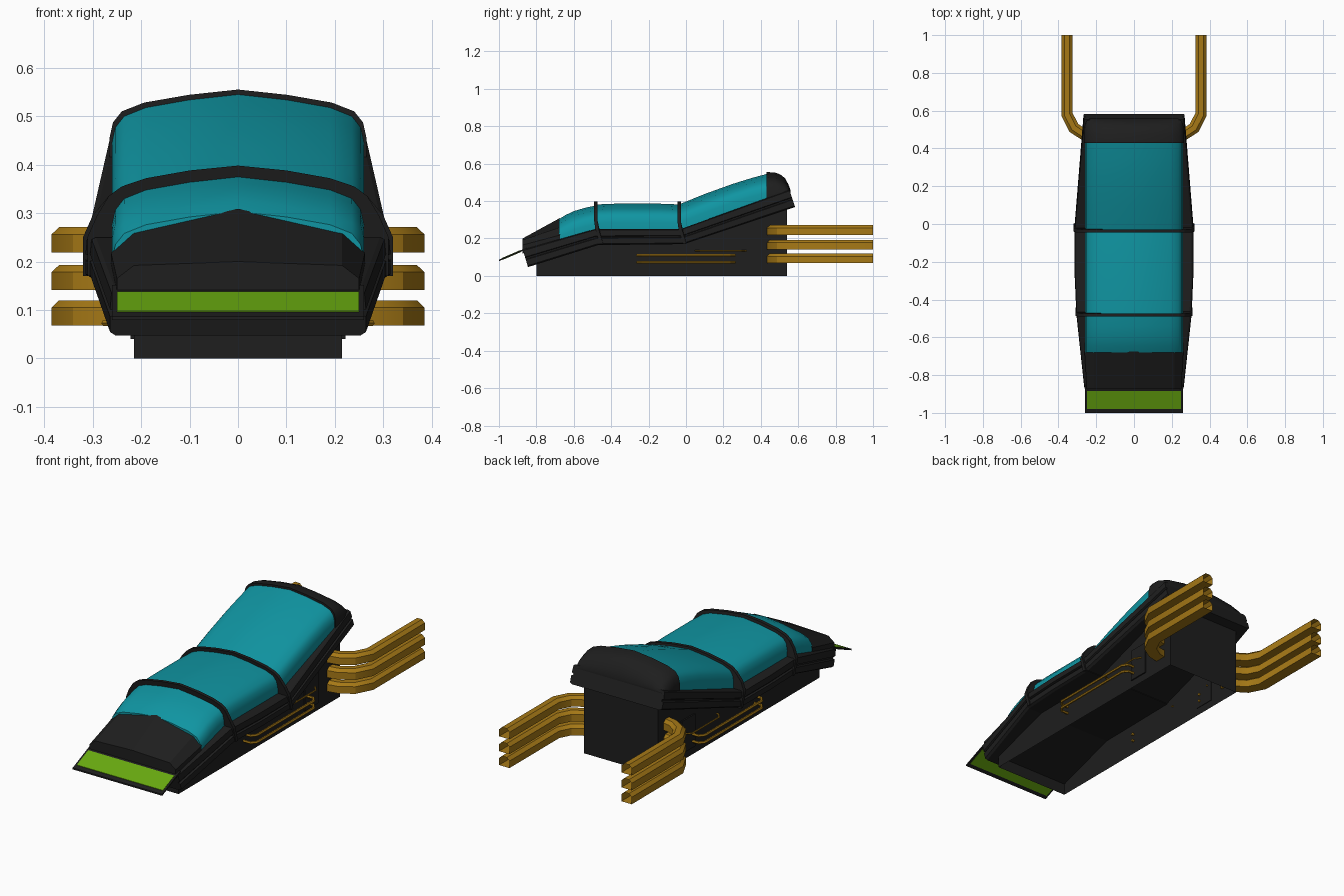
import bpy, bmesh, math
from mathutils import Vector

if "Cube" in bpy.data.objects:
    bpy.data.objects.remove(bpy.data.objects["Cube"])


def material(name, rgb):
    m = bpy.data.materials.new(name)
    m.diffuse_color = (*rgb, 1)
    m.use_nodes = True
    m.node_tree.nodes["Principled BSDF"].inputs["Base Color"].default_value = m.diffuse_color
    return m


BLACK = material("black", (0.013, 0.013, 0.013))
TEAL = material("teal", (0.005, 0.30, 0.36))
GREEN = material("green", (0.14, 0.40, 0.005))
GOLD = material("gold", (0.38, 0.19, 0.008))


def loft(name, rings, mat, caps=True, smooth=None):
    """Skin a row of closed rings that all have the same point count."""
    bm = bmesh.new()
    rows = [[bm.verts.new(p) for p in ring] for ring in rings]
    n = len(rows[0])
    for a, b in zip(rows, rows[1:]):
        for i in range(n):
            j = (i + 1) % n
            bm.faces.new((a[i], a[j], b[j], b[i]))
    if caps:
        bm.faces.new(rows[0])
        bm.faces.new(rows[-1])
    bmesh.ops.recalc_face_normals(bm, faces=bm.faces)
    me = bpy.data.meshes.new(name)
    bm.to_mesh(me)
    bm.free()
    me.materials.append(mat)
    ob = bpy.data.objects.new(name, me)
    bpy.context.collection.objects.link(ob)
    if smooth:
        bpy.ops.object.select_all(action='DESELECT')
        ob.select_set(True)
        bpy.context.view_layer.objects.active = ob
        bpy.ops.object.shade_smooth_by_angle(angle=math.radians(smooth))
    return ob


def mirrored(half):
    """Right half ring (crown to base) plus its mirror image."""
    left = [(-x, y, z) for x, y, z in reversed(half) if x > 1e-6]
    return half + left


def extrude_x(name, profile, x0, x1, mat):
    return loft(name, [[(x, y, z) for y, z in profile] for x in (x0, x1)], mat)


# Base: walls under the hull, open at the bottom
base = extrude_x("base", [(-0.8, 0), (0.54, 0), (0.54, 0.37), (0, 0.19),
                          (-0.47, 0.19), (-0.8, 0.08)], -0.215, 0.215, BLACK)
bm = bmesh.new()
bm.from_mesh(base.data)
bm.faces.ensure_lookup_table()
bottom = [f for f in bm.faces if all(abs(v.co.z) < 1e-5 for v in f.verts)]
bmesh.ops.delete(bm, geom=bottom, context='FACES_ONLY')
bm.to_mesh(base.data)
bm.free()

# Hull rail: grooved band, bottom point, top point and half width per station
STATIONS = [((-0.845, 0.047), (-0.872, 0.14), 0.264),
            ((-0.47, 0.165), (-0.488, 0.25), 0.305),
            ((-0.25, 0.167), (-0.26, 0.25), 0.315),
            ((-0.01, 0.17), (-0.03, 0.25), 0.315),
            ((0.583, 0.368), (0.553, 0.46), 0.267)]
RAIL = [(-0.012, 0), (0, 0.08), (0, 0.42), (-0.01, 0.46), (-0.01, 0.54),
        (0, 0.58), (-0.003, 0.95), (-0.012, 1)]
rings = []
for (yb, zb), (yt, zt), w in STATIONS:
    half = [(w + dx, yb + (yt - yb) * f, zb + (zt - zb) * f)
            for dx, f in reversed(RAIL)]
    rings.append(mirrored(half))
loft("hull_rail", rings, BLACK)

# Canopy cross-section: x and drop below the crown
ARCH = [(0, 0), (0.1, 0.011), (0.19, 0.027), (0.235, 0.045),
        (0.253, 0.068), (0.26, 0.1)]


def arch(y, crown, base_z, sx=1.0):
    k = min(1, (crown - base_z) / 0.1)
    half = [(x * sx, y, crown - d * k) for x, d in ARCH]
    return mirrored(half + [(0.26 * sx, y, base_z - 0.02)])


CANOPIES = {
    "front_canopy": [(-0.68, 0.303, 0.19), (-0.645, 0.325, 0.20),
                     (-0.6, 0.346, 0.215), (-0.54, 0.364, 0.235), (-0.48, 0.377, 0.25)],
    "middle_canopy": [(-0.48, 0.382, 0.25), (-0.38, 0.386, 0.25),
                      (-0.14, 0.386, 0.25), (-0.035, 0.382, 0.25)],
    "rear_canopy": [(-0.035, 0.383, 0.25), (0.1, 0.438, 0.295),
                    (0.25, 0.492, 0.35), (0.35, 0.523, 0.387), (0.435, 0.546, 0.42)]}
for name, rows in CANOPIES.items():
    loft(name, [arch(*r) for r in rows], TEAL, smooth=35)

# Rear cap rounding down to the tail
loft("rear_cap", [arch(y, c, b, s) for y, c, b, s in [
    (0.43, 0.555, 0.41, 1.02), (0.475, 0.553, 0.42, 1.02), (0.505, 0.542, 0.435, 1.015),
    (0.53, 0.522, 0.44, 1.0), (0.548, 0.488, 0.44, 0.99),
    (0.558, 0.46, 0.44, 0.98)]], BLACK, smooth=35)

# Nose wedge ahead of the canopy
nose = []
for y, pts in [(-0.874, [(0, 0.2), (0.215, 0.192), (0.25, 0.165), (0.25, 0.12)]),
               (-0.675, [(0, 0.309), (0.215, 0.26), (0.262, 0.218), (0.262, 0.16)])]:
    nose.append(mirrored([(x, y, z) for x, z in pts]))
loft("nose", nose, BLACK)

# Ribs over the canopy, with feet that wrap the rail
for name, yc, w in (("front_rib", -0.482, 0.311), ("rear_rib", -0.037, 0.32)):
    outline = [(0, 0.398), (0.1, 0.388), (0.19, 0.372), (0.24, 0.355), (0.267, 0.335),
               (w - 0.02, 0.295), (w, 0.25), (w, 0.17)]
    rings = []
    for dy in (-0.009, 0.009):
        rings.append(mirrored([(x, yc + dy + max(0, 0.27 - z) * 0.3, z)
                               for x, z in outline]))
    loft(name, rings, BLACK)


# Front lip and its green panel
def slab(name, y0, y1, hw, t, mat):
    z = lambda y: 0.083 + (y + 1) * 0.43
    extrude_x(name, [(y0, z(y0) - t), (y1, z(y1) - t), (y1, z(y1) + t), (y0, z(y0) + t)],
              -hw, hw, mat)


slab("front_lip", -1.0, -0.85, 0.26, 0.004, BLACK)
slab("front_lip_panel", -0.98, -0.885, 0.25, 0.006, GREEN)


# Pipes: sweep a section along a flat path, mitred at the bends
def sweep(name, path, z, section, side, caps):
    pts = [Vector(p) for p in path]
    rings = []
    for i, p in enumerate(pts):
        d0 = (p - pts[i - 1]).normalized() if i else None
        d1 = (pts[i + 1] - p).normalized() if i < len(pts) - 1 else None
        t = ((d0 or d1) + (d1 or d0)).normalized()
        k = 1 / max(0.5, t.dot(d1 or d0))
        nrm = Vector((t.y, -t.x)) * k
        rings.append([(side * (p.x + nrm.x * u), p.y + nrm.y * u, z + v)
                      for u, v in section])
    loft(name, rings, GOLD, caps=caps, smooth=30)


EXHAUST = [(-0.03, -0.026), (-0.03, 0.011), (-0.014, 0.026), (0.014, 0.026),
           (0.03, 0.011), (0.03, -0.026)]
THIN = [(math.cos(a * math.pi / 3), math.sin(a * math.pi / 3)) for a in range(6)]
for side, tag in ((1, "right"), (-1, "left")):
    for i, z in enumerate((0.094, 0.167, 0.245)):
        sweep(f"{tag}_exhaust_{i + 1}",
              [(0.2, 0.46), (0.262, 0.472), (0.318, 0.508), (0.355, 0.58), (0.355, 1.0)],
              z, EXHAUST, side, False)
    for i, (z, y0, y1, x, r) in enumerate([(0.073, -0.27, 0.27, 0.275, 0.007),
                                           (0.110, -0.27, 0.27, 0.275, 0.007),
                                           (0.135, 0.04, 0.33, 0.245, 0.004)]):
        sweep(f"{tag}_thin_pipe_{i + 1}",
              [(0.205, y0 + 0.01), (x - 0.02, y0 + 0.01), (x, y0 + 0.035),
               (x, y1 - 0.035), (x - 0.02, y1 - 0.01), (0.205, y1 - 0.01)],
              z, [(u * r, v * r) for u, v in THIN], side, True)
    # Side access panel
    extrude_x(f"{tag}_side_panel", [(0.24, 0.04), (0.35, 0.04), (0.35, 0.21), (0.24, 0.21)],
              side * 0.212, side * 0.222, BLACK)
